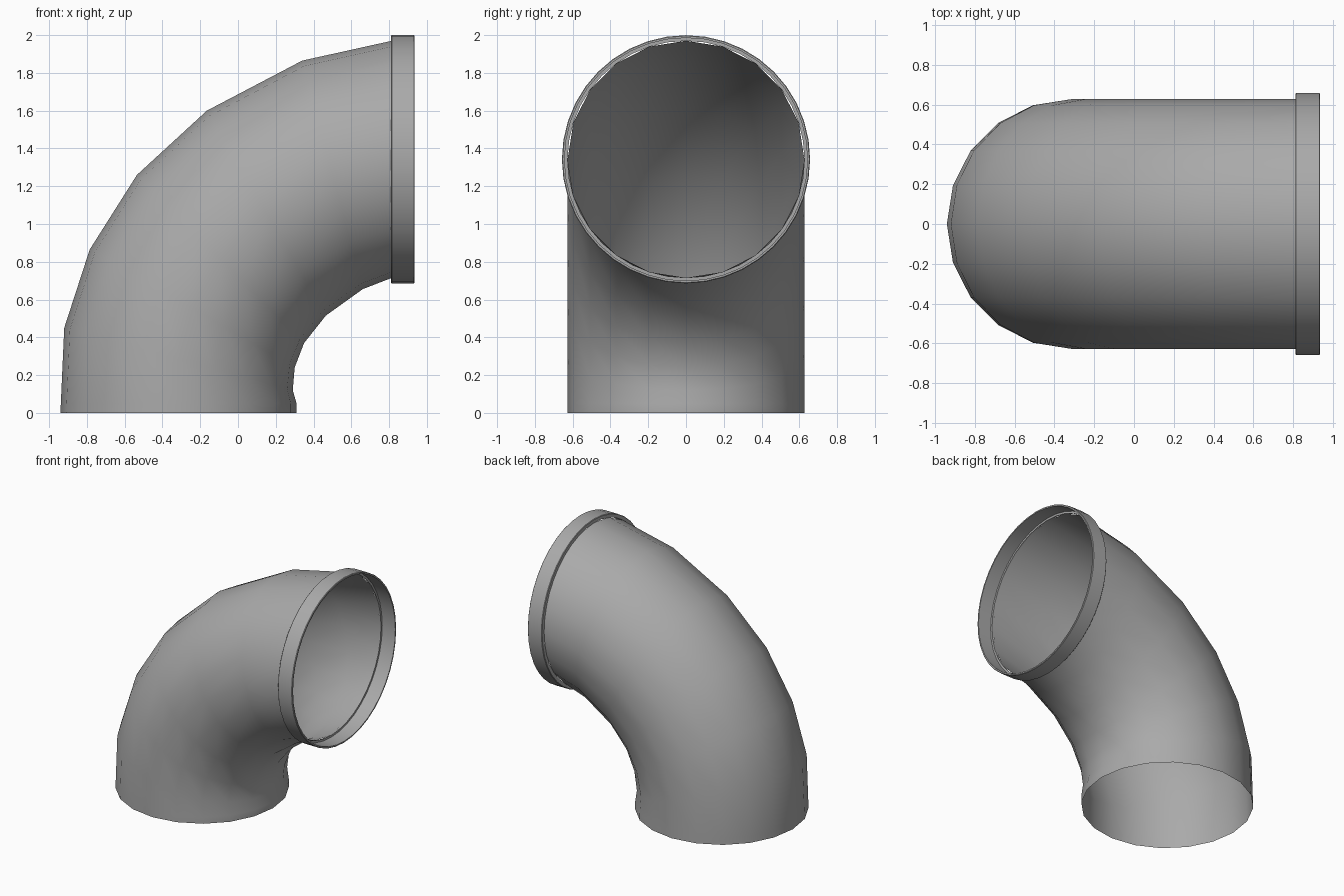
import bpy, bmesh, math
from mathutils import Matrix, Vector

cube = bpy.data.objects.get("Cube")
if cube:
    bpy.data.objects.remove(cube, do_unlink=True)

grey = bpy.data.materials.new("mid grey")
grey.use_nodes = True
colour = (0.4, 0.4, 0.4, 1)
grey.diffuse_color = colour
grey.node_tree.nodes["Principled BSDF"].inputs["Base Color"].default_value = colour

RADIUS = 0.627
Y_AXIS = Vector((0, 1, 0))


def finish(name, bm):
    mesh = bpy.data.meshes.new(name)
    bm.to_mesh(mesh)
    bm.free()
    mesh.materials.append(grey)
    obj = bpy.data.objects.new(name, mesh)
    bpy.context.collection.objects.link(obj)
    bpy.ops.object.select_all(action="DESELECT")
    obj.select_set(True)
    bpy.context.view_layer.objects.active = obj
    bpy.ops.object.shade_smooth_by_angle(angle=math.radians(35))
    return obj


def loft(bm, rings, closed=False):
    """Join successive rings of vertices with quads."""
    pairs = list(zip(rings, rings[1:]))
    if closed:
        pairs.append((rings[-1], rings[0]))
    for a, b in pairs:
        for i in range(len(a)):
            j = (i + 1) % len(a)
            bm.faces.new((a[i], a[j], b[j], b[i]))


def ring(bm, centre, across, half_y, sides):
    """Ring of vertices spanned by the vector across and the y axis."""
    steps = [math.tau * i / sides for i in range(sides)]
    return [bm.verts.new(centre + across * math.cos(t) + Y_AXIS * half_y * math.sin(t))
            for t in steps]


# Elbow: outer and inner (x, z) ends of each cross-section, from the base up
sections = [
    ((-0.94, 0), (0.31, 0)),
    ((-0.938, 0.05), (0.31, 0.05)),
    ((-0.92, 0.45), (0.29, 0.12)),
    ((-0.785, 0.865), (0.30, 0.24)),
    ((-0.535, 1.26), (0.35, 0.37)),
    ((-0.165, 1.60), (0.465, 0.515)),
    ((0.34, 1.865), (0.66, 0.655)),
    ((0.815, 1.97), (0.815, 0.715)),
]
bm = bmesh.new()
rings = []
for (ox, oz), (ix, iz) in sections:
    outer, inner = Vector((ox, 0, oz)), Vector((ix, 0, iz))
    rings.append(ring(bm, (outer + inner) / 2, (outer - inner) / 2, RADIUS, 20))
loft(bm, rings)
bmesh.ops.recalc_face_normals(bm, faces=bm.faces)
finish("elbow_pipe", bm)

# Collar: thin walled socket with a ledge down to the pipe mouth
profile = [(0.81, 0.627), (0.81, 0.653), (0.814, 0.657), (0.931, 0.657),
           (0.935, 0.653), (0.935, 0.643), (0.82, 0.643), (0.82, 0.627)]
bm = bmesh.new()
rings = [ring(bm, Vector((x, 0, 1.3425)), Vector((0, 0, r)), r, 40) for x, r in profile]
loft(bm, rings, closed=True)
bmesh.ops.recalc_face_normals(bm, faces=bm.faces)
finish("socket_collar", bm)
